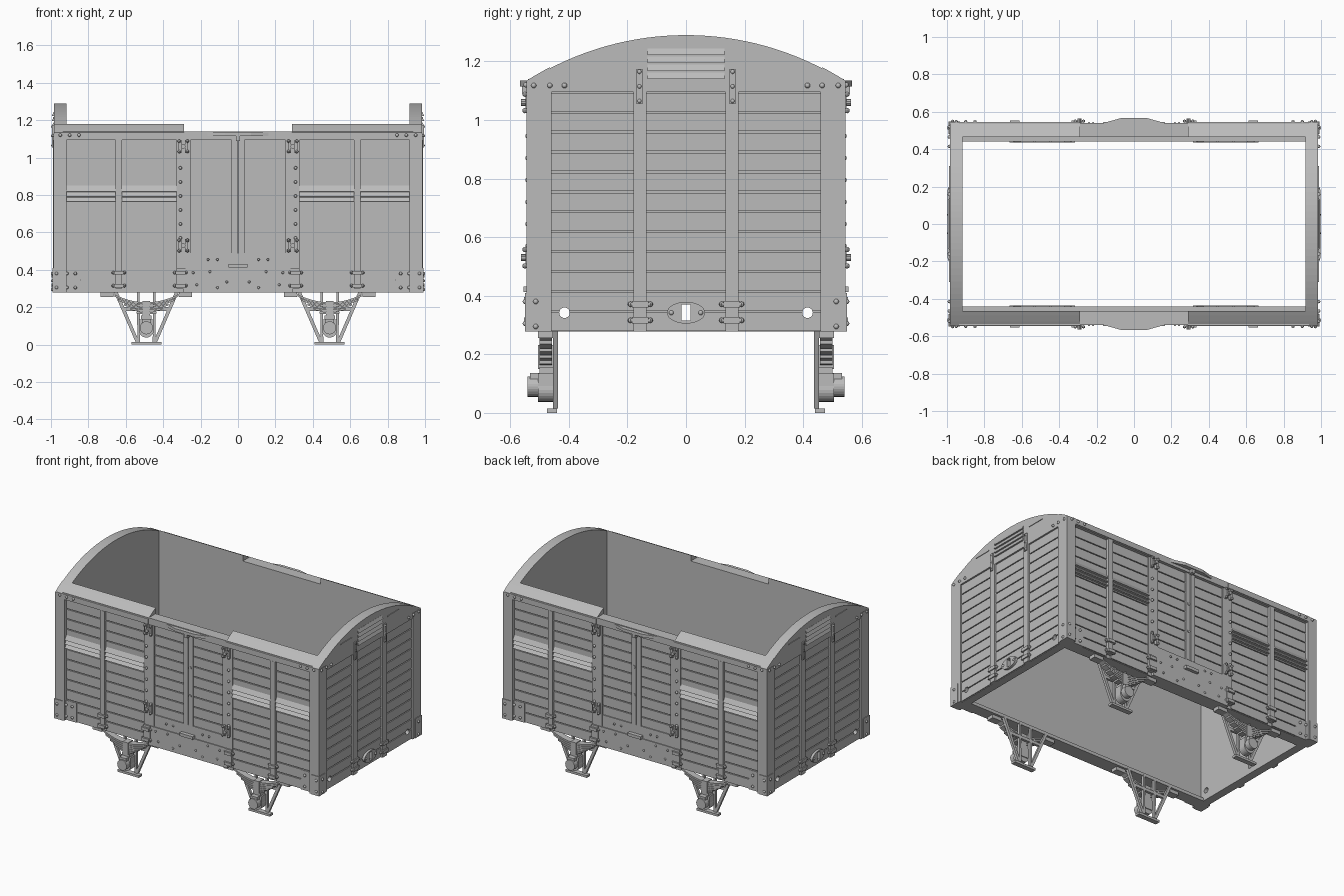
import bpy, bmesh, math
from mathutils import Matrix, Vector

cube = bpy.data.objects.get("Cube")
if cube:
    bpy.data.objects.remove(cube, do_unlink=True)

grey = bpy.data.materials.new("plain grey")
grey.use_nodes = True
grey.diffuse_color = (0.5, 0.5, 0.5, 1)
grey.node_tree.nodes["Principled BSDF"].inputs["Base Color"].default_value = (0.5, 0.5, 0.5, 1)

BASE, RAIL, TOP = 0.278, 1.095, 1.14
HALF, CROWN, RADIUS = 0.545, 1.29, 1.008
PITCH = (RAIL - BASE) / 12


def roof_z(y):
    return CROWN - RADIUS + math.sqrt(RADIUS ** 2 - y * y)


def box(bm, x0, x1, y0, y1, z0, z1):
    m = Matrix.Translation(((x0 + x1) / 2, (y0 + y1) / 2, (z0 + z1) / 2))
    m = m @ Matrix.Diagonal((x1 - x0, y1 - y0, z1 - z0, 1))
    bmesh.ops.create_cube(bm, size=1, matrix=m)


def prism(bm, pts, axis, a, b):
    """Extrude a 2D outline along an axis; pts are the other two axes in order."""
    def at(p, h):
        c = list(p)
        c.insert("xyz".index(axis), h)
        return Vector(c)
    lo = [bm.verts.new(at(p, a)) for p in pts]
    hi = [bm.verts.new(at(p, b)) for p in pts]
    bm.faces.new(lo)
    bm.faces.new(hi[::-1])
    for i in range(len(pts)):
        j = (i + 1) % len(pts)
        bm.faces.new((lo[j], lo[i], hi[i], hi[j]))


def rod(bm, c, r, depth, axis, n=16, scale=(1, 1)):
    rot = Matrix.Rotation(math.pi / 2, 4, "X" if axis == "y" else "Y")
    m = Matrix.Translation(c) @ rot @ Matrix.Diagonal((scale[0], scale[1], 1, 1))
    bmesh.ops.create_cone(bm, cap_ends=True, segments=n, radius1=r, radius2=r, depth=depth, matrix=m)


def bolt(bm, c, r=0.009):
    bmesh.ops.create_uvsphere(bm, u_segments=8, v_segments=6, radius=r, matrix=Matrix.Translation(c))


def make(name, bm, mirror="XY", smooth=False):
    bmesh.ops.recalc_face_normals(bm, faces=bm.faces)
    me = bpy.data.meshes.new(name)
    bm.to_mesh(me)
    bm.free()
    me.materials.append(grey)
    ob = bpy.data.objects.new(name, me)
    bpy.context.collection.objects.link(ob)
    if smooth:
        me.shade_smooth()
    if mirror:
        mod = ob.modifiers.new("mirror", "MIRROR")
        mod.use_axis = ("X" in mirror, "Y" in mirror, False)
        mod.use_mirror_merge = False
    return ob


def courses(bm, z0, z1, add):
    """Boards between two heights with a narrow groove at every course."""
    for i in range(12):
        a, b = BASE + i * PITCH + 0.003, BASE + (i + 1) * PITCH - 0.003
        a, b = max(a, z0), min(b, z1)
        if b - a > 0.005:
            add(bm, a, b)


# Side walls, inner ledge and boards
bm = bmesh.new()
box(bm, -0.92, 0.92, 0.465, 0.515, BASE, TOP)
box(bm, -0.92, 0.92, 0.44, 0.465, BASE, 0.30)
make("side_wall", bm, "Y")
bm = bmesh.new()
for x0, x1, z0 in ((0.33, 0.62, BASE), (0.655, 0.935, BASE), (0.035, 0.255, 0.49)):
    courses(bm, z0, RAIL, lambda b, lo, hi: box(b, x0, x1, 0.515, 0.523, lo, hi))
make("side_boards", bm)

# Side framing: corner post, strut, door jamb
bm = bmesh.new()
box(bm, 0.935, 0.987, 0.46, HALF, BASE, 1.13)
box(bm, 0.93, 0.991, 0.48, 0.549, BASE, 0.41)
box(bm, 0.62, 0.655, 0.515, 0.541, 0.30, RAIL)
box(bm, 0.255, 0.33, 0.515, 0.532, 0.41, RAIL)
box(bm, 0.28, 0.33, 0.515, 0.541, 0.30, 0.41)
box(bm, 0.84, 0.935, 0.515, 0.526, BASE, 0.41)
make("side_posts", bm)
bm = bmesh.new()
box(bm, -0.935, 0.935, 0.515, 0.54, RAIL, TOP)
box(bm, -0.295, 0.295, 0.515, 0.536, BASE, 0.41)
box(bm, -0.295, 0.295, 0.515, 0.53, 0.41, 0.49)
make("side_rails", bm, "Y")

# Sloping roof edge either side of the doorway
bm = bmesh.new()
ys = (0.465, 0.49, 0.52, HALF)
prism(bm, [(0.465, 1.10)] + [(y, roof_z(y) + 0.004) for y in ys] + [(HALF, 1.10)], "x", 0.29, 0.985)
make("roof_edge", bm)

# Door stiles, hinges and catches
bm = bmesh.new()
box(bm, 0.003, 0.035, 0.515, 0.532, 0.49, RAIL)
for z in (0.53, 1.06):
    for dx in (0.275, 0.309):
        box(bm, dx - 0.008, dx + 0.008, 0.53, 0.548, z - 0.035, z + 0.035)
    rod(bm, (0.292, 0.548, z), 0.012, 0.03, "y", 10)
    for dz in (-0.028, 0.028):
        for dx in (0.27, 0.314):
            bolt(bm, (dx, 0.55, z + dz))
make("door_frames", bm)
bm = bmesh.new()
prism(bm, [(-0.2, 0.53), (-0.07, 0.566), (0.07, 0.566), (0.2, 0.53)], "z", 1.115, 1.135)
box(bm, -0.05, 0.05, 0.53, 0.555, 0.412, 0.432)
box(bm, -0.012, 0.012, 0.53, 0.56, 1.09, 1.12)
for z in (0.69, 0.88):
    rod(bm, (0.015, 0.533, z), 0.01, 0.008, "y", 12)
make("door_catches", bm, "Y")

# Ventilation slats on the sides and ends
bm = bmesh.new()
for z in (0.766, 0.793, 0.82):
    h = 0.03 if z > 0.81 else 0.022
    for x0, x1 in ((0.33, 0.62), (0.655, 0.93)):
        prism(bm, [(0.515, z + h), (0.523, z + h), (0.54, z), (0.515, z)], "x", x0, x1)
make("side_vents", bm)
bm = bmesh.new()
for z in (1.14, 1.167, 1.195, 1.222):
    prism(bm, [(0.975, z + 0.022), (0.986, z + 0.022), (0.996, z), (0.975, z)], "y", -0.132, 0.132)
make("end_vents", bm, "X")

# Arched end walls and their boards, pierced by buffer and coupling holes
bm = bmesh.new()
arc = [(HALF * (1 - i / 16), roof_z(HALF * (1 - i / 16))) for i in range(33)]
prism(bm, [(-HALF, BASE), (HALF, BASE)] + arc, "x", 0.918, 0.97)
end_wall = make("end_wall", bm, "X")
bm = bmesh.new()
for y0, y1 in ((-0.48, -0.18), (-0.135, 0.135), (0.18, 0.48)):
    courses(bm, BASE, RAIL, lambda b, lo, hi: box(b, 0.965, 0.977, y0, y1, lo, hi))
end_boards = make("end_boards", bm, "X")
bm = bmesh.new()
rod(bm, (0.98, 0, 0.342), 0.037, 0.026, "x", 32, (1, 1.76))
coupling = make("coupling_plate", bm, "X")

bm = bmesh.new()
box(bm, 0.85, 1.1, -0.015, 0.015, 0.315, 0.37)
for s in (-1, 1):
    rod(bm, (0.97, s * 0.415, 0.342), 0.018, 0.25, "x", 20)
cutter = make("hole_cutter", bm, None)
cutter.hide_render = True
for ob in (end_wall, end_boards, coupling):
    mod = ob.modifiers.new("holes", "BOOLEAN")
    mod.operation, mod.object, mod.solver = "DIFFERENCE", cutter, "EXACT"
    bpy.context.view_layer.objects.active = ob
    bpy.ops.object.modifier_move_to_index(modifier="holes", index=0)
    bpy.ops.object.modifier_apply(modifier="holes")
bpy.data.objects.remove(cutter, do_unlink=True)

# Gable plate over the end boards
bm = bmesh.new()
prism(bm, [(-HALF, RAIL), (HALF, RAIL)] + arc, "x", 0.968, 0.985)
make("gable", bm, "X")

# End struts, feet and gable strips
bm = bmesh.new()
box(bm, 0.965, 0.988, 0.135, 0.18, BASE, RAIL)
box(bm, 0.98, 0.994, 0.149, 0.169, 1.055, 1.175)
box(bm, 0.98, 0.989, 0.19, 0.31, 1.21, 1.216)
for z in (0.305, 0.36):
    box(bm, 0.97, 0.996, 0.128, 0.185, z, z + 0.022)
    for y in (0.122, 0.19):
        bolt(bm, (0.985, y, z + 0.011))
make("end_struts", bm)

# Strut feet along the sides
bm = bmesh.new()
for x in (0.637, 0.308):
    for z in (0.305, 0.375):
        box(bm, x - 0.026, x + 0.026, 0.515, 0.553, z, z + 0.02)
        for s in (-1, 1):
            bolt(bm, (x + s * 0.03, 0.535, z + 0.01))
make("strut_feet", bm)

# Bolts
bm = bmesh.new()
for z in (0.57, 0.645, 0.72, 0.795, 0.87, 0.945):
    bolt(bm, (0.308, 0.54, z))
for x in (0.85, 0.9, 0.95):
    bolt(bm, (x, 0.547, 1.12))
for x in (0.87, 0.915, 0.97):
    for z in (0.305, 0.38):
        bolt(bm, (x, 0.53 if x < 0.95 else 0.549, z))
for x, z in ((0.06, 0.335), (0.11, 0.305), (0.15, 0.39), (0.22, 0.32), (0.24, 0.385),
             (0.11, 0.455), (0.16, 0.455), (0.07, 1.125), (0.11, 1.125)):
    bolt(bm, (x, 0.538, z), 0.007)
for y in (0.415, 0.465, 0.52):
    bolt(bm, (0.988, y, 1.118))
for z in (0.295, 0.38):
    bolt(bm, (0.991, 0.513, z))
for z in (1.065, 1.115, 1.165):
    bolt(bm, (0.991, 0.159, z), 0.008)
bolt(bm, (0.991, 0.05, 0.342))
make("bolts", bm, smooth=True)

# Axle guards: vertical legs, diagonal stays and foot
CX = 0.49
bm = bmesh.new()
for s in (-1, 1):
    for top, low, w in ((0.05, 0.048, 0.014), (0.175, 0.058, 0.02)):
        prism(bm, [(CX + s * top, 0.285), (CX + s * (top - w), 0.285),
                   (CX + s * (low - w), 0.015), (CX + s * low, 0.015)], "y", 0.437, 0.455)
    prism(bm, [(CX + s * 0.13, 0.2), (CX, 0.2), (CX, 0.18), (CX + s * 0.12, 0.18)], "y", 0.437, 0.453)
box(bm, CX - 0.08, CX + 0.08, 0.44, 0.474, 0, 0.015)
make("axle_guards", bm)

# Leaf springs with hangers and buckle
bm = bmesh.new()
for k in range(5):
    half, drop = 0.185 - 0.033 * k, 0.013 * k
    ts = [half * (i / 6 - 1) for i in range(13)]
    curve = [(CX + t, 0.215 - drop + 0.05 * (t / 0.185) ** 2) for t in ts]
    prism(bm, curve + [(x, z + 0.011) for x, z in reversed(curve)], "y", 0.457, 0.5)
for s in (-1, 1):
    c = CX + s * 0.21
    box(bm, c - 0.035, c + 0.035, 0.455, 0.505, 0.255, 0.282)
box(bm, CX - 0.02, CX + 0.02, 0.453, 0.505, 0.15, 0.232)
make("leaf_springs", bm)

# Axle boxes with rounded noses
bm = bmesh.new()
box(bm, CX - 0.038, CX + 0.038, 0.45, 0.505, 0.07, 0.135)
box(bm, CX - 0.028, CX + 0.028, 0.45, 0.5, 0.13, 0.157)
rod(bm, (CX, 0.48, 0.078), 0.04, 0.05, "y", 24)
rod(bm, (CX, 0.515, 0.09), 0.035, 0.052, "y", 24)
box(bm, CX - 0.024, CX + 0.024, 0.5, 0.532, 0.09, 0.137)
make("axle_boxes", bm)
